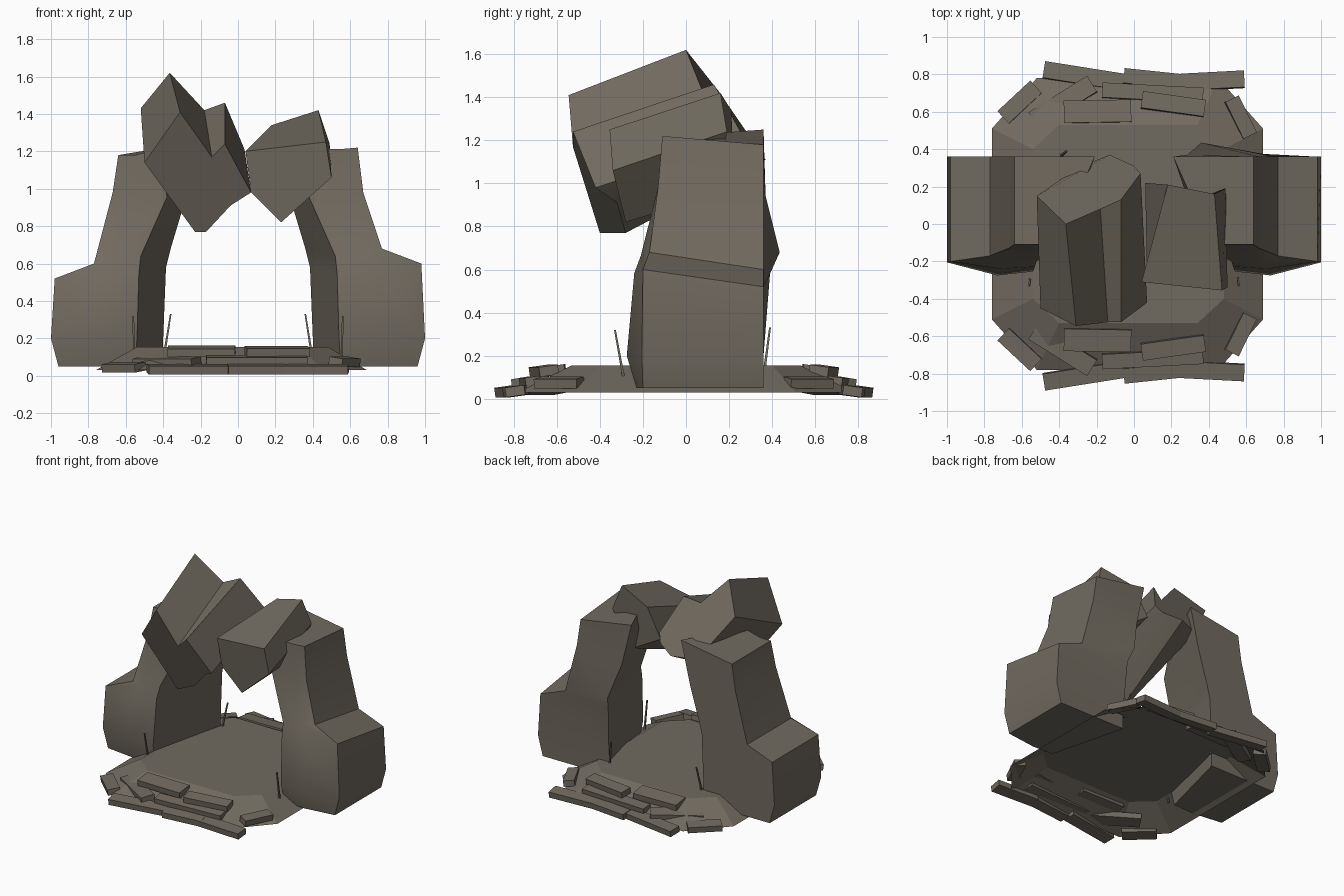
import bpy, math
from mathutils import Vector, Matrix

cube = bpy.data.objects.get("Cube")
if cube:
    bpy.data.objects.remove(cube, do_unlink=True)

stone = bpy.data.materials.new("weathered_stone")
stone.use_nodes = True
colour = (0.165, 0.145, 0.115, 1)
stone.diffuse_color = colour
bsdf = stone.node_tree.nodes["Principled BSDF"]
bsdf.inputs["Base Color"].default_value = colour
bsdf.inputs["Roughness"].default_value = 0.9


def loft(name, rings, bottom=True, angle=35):
    """Skin a list of equal-length point rings and cap the ends."""
    n = len(rings[0])
    verts = [p for ring in rings for p in ring]
    faces = [(r * n + i, r * n + (i + 1) % n, (r + 1) * n + (i + 1) % n, (r + 1) * n + i)
             for r in range(len(rings) - 1) for i in range(n)]
    faces.append(tuple(range(len(verts) - n, len(verts))))
    if bottom:
        faces.append(tuple(reversed(range(n))))
    mesh = bpy.data.meshes.new(name)
    mesh.from_pydata(verts, [], faces)
    mesh.materials.append(stone)
    obj = bpy.data.objects.new(name, mesh)
    bpy.context.collection.objects.link(obj)
    bpy.ops.object.select_all(action="DESELECT")
    obj.select_set(True)
    bpy.context.view_layer.objects.active = obj
    bpy.ops.object.mode_set(mode="EDIT")
    bpy.ops.mesh.select_all(action="SELECT")
    bpy.ops.mesh.normals_make_consistent(inside=False)
    bpy.ops.object.mode_set(mode="OBJECT")
    if angle:
        bpy.ops.object.shade_smooth_by_angle(angle=math.radians(angle))
    return obj


# Platform: open-bottomed, sloped eight-sided mound
def octagon(left, right, side_y, end_y, cut, z):
    return [(left, -side_y, z), (left + cut, -end_y, z), (right - cut, -end_y, z),
            (right, -side_y, z), (right, side_y, z), (right - cut, end_y, z),
            (left + cut, end_y, z), (left, side_y, z)]


loft("platform", [octagon(-0.76, 0.69, 0.51, 0.78, 0.24, 0.03),
                  octagon(-0.54, 0.48, 0.40, 0.53, 0.14, 0.155)], bottom=False, angle=20)


# Rim slabs: thin blocks stepping up around both ends
def slab(name, x, y, length, width, z, turn, tilt=0, height=0.045):
    spin = Matrix.Rotation(math.radians(turn), 3, "Z") @ Matrix.Rotation(math.radians(tilt), 3, "X")
    rings = []
    for h in (-height / 2, height / 2):
        rings.append([Vector((x, y, z)) + spin @ Vector((sx * length / 2, sy * width / 2, h))
                      for sx, sy in ((-1, -1), (1, -1), (1, 1), (-1, 1))])
    loft(name, rings, angle=0)


slab_layout = [
    (-0.27, 0.79, 0.43, 0.09, 0.035, -9), (0.10, 0.775, 0.31, 0.08, 0.035, -6),
    (0.42, 0.765, 0.34, 0.09, 0.035, 3), (0.10, 0.70, 0.54, 0.08, 0.08, -3),
    (-0.38, 0.65, 0.37, 0.10, 0.075, 32), (-0.61, 0.65, 0.24, 0.09, 0.045, 43),
    (-0.195, 0.60, 0.36, 0.12, 0.13, 1), (0.21, 0.64, 0.34, 0.09, 0.13, -8),
    (0.57, 0.57, 0.22, 0.08, 0.075, -64),
]
for i, (x, y, length, width, z, turn) in enumerate(slab_layout):
    slab(f"back_slab_{i + 1}", x, y, length, width, z, turn, -8)
    slab(f"front_slab_{i + 1}", x, -y - 0.02, length, width, z, -turn, 8)


# Pillars: five-sided leaning columns with a wide buttress at the foot
# Columns: outer z, inner z, outer x, front y, middle x, inner front x, inner back x
pillar_rings = [
    (0.05, 0.05, 0.96, -0.20, 0.72, 0.55, 0.40),
    (0.20, 0.20, 1.00, -0.205, 0.73, 0.54, 0.40),
    (0.52, 0.58, 0.98, -0.20, 0.72, 0.53, 0.385),
    (0.60, 0.68, 0.77, -0.17, 0.68, 0.52, 0.36),
    (0.98, 0.93, 0.67, -0.13, 0.58, 0.38, 0.285),
    (1.18, 1.25, 0.64, -0.11, 0.55, 0.42, 0.21),
]
front_bulge = [0.03, 0.07, 0.04, 0.04, 0.0, 0.0]
back_bulge = [0.0, 0.0, 0.03, 0.075, 0.01, 0.0]


def pillar(name, side, buttress_lift, bulge):
    rings = []
    for i, (zo, zi, xo, yf, xm, xi, xb) in enumerate(pillar_rings):
        lift = buttress_lift if i in (2, 3) else buttress_lift / 2 if i == 5 else 0
        b = front_bulge[i]
        rings.append([
            (side * xo, yf, zo + lift), (side * xm, yf - b, zo + lift * 0.8),
            (side * xi, yf - b * 0.7, (zo + zi) / 2), (side * xb, 0.36 + back_bulge[i] * bulge, zi),
            (side * xo, 0.36, zo)])
    return loft(name, rings, angle=40)


pillar("right_pillar", -1, 0.0, 0.0)
pillar("left_pillar", 1, 0.08, 1.0)

# Large capstone: notched block tipped forward
loft("large_capstone", [
    [(-0.31, -0.545, 1.41), (-0.14, -0.525, 1.17), (-0.07, -0.525, 1.24), (0.07, -0.42, 0.98),
     (-0.04, -0.32, 0.91), (-0.17, -0.28, 0.77), (-0.23, -0.40, 0.77), (-0.50, -0.45, 1.14)],
    [(-0.365, 0.0, 1.62), (-0.18, 0.08, 1.42), (-0.07, 0.13, 1.46), (0.035, 0.27, 1.21),
     (0.0, 0.31, 1.15), (-0.13, 0.37, 1.11), (-0.30, 0.30, 1.10), (-0.52, 0.15, 1.43)]])

# Small capstone: five-sided block leaning on the other pillar
loft("small_capstone", [
    [(0.04, -0.31, 1.20), (0.47, -0.355, 1.25), (0.50, -0.34, 1.06), (0.23, -0.28, 0.82),
     (0.07, -0.29, 0.98)],
    [(0.18, 0.21, 1.34), (0.43, 0.16, 1.42), (0.49, 0.19, 1.24), (0.36, 0.15, 0.95),
     (0.06, 0.22, 1.13)]])


# Thin shards standing beside the feet of the pillars
def shard(name, foot, tip, r=0.006):
    def square(p, s):
        return [(p[0] + a * s, p[1] + b * s, p[2]) for a, b in ((-1, -1), (1, -1), (1, 1), (-1, 1))]
    loft(name, [square(foot, r), square(tip, r * 0.7)], angle=0)


for side, label in ((-1, "right"), (1, "left")):
    shard(f"{label}_back_shard", (side * 0.39, 0.365, 0.14), (side * 0.36, 0.39, 0.33))
    shard(f"{label}_front_shard", (side * 0.555, -0.29, 0.10), (side * 0.56, -0.33, 0.32))
